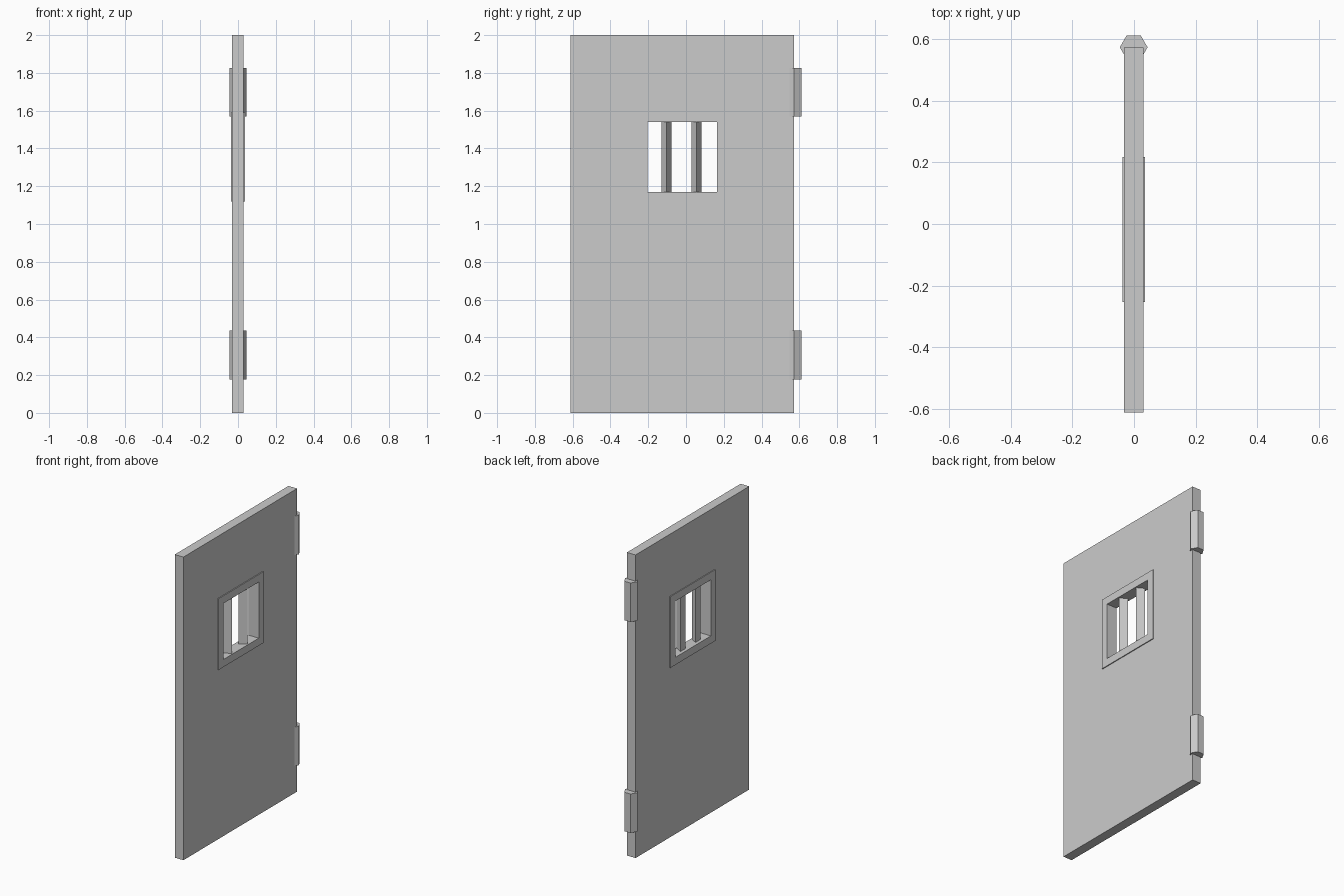
import bpy
import bmesh
import math
from mathutils import Matrix

cube = bpy.data.objects.get("Cube")
if cube:
    bpy.data.objects.remove(cube, do_unlink=True)

# Single painted-metal colour
grey = bpy.data.materials.new("light_grey")
grey.use_nodes = True
COLOUR = (0.6, 0.6, 0.6, 1.0)
grey.diffuse_color = COLOUR
grey.node_tree.nodes["Principled BSDF"].inputs["Base Color"].default_value = COLOUR


def finish(bm, name):
    bmesh.ops.recalc_face_normals(bm, faces=bm.faces)
    mesh = bpy.data.meshes.new(name)
    bm.to_mesh(mesh)
    bm.free()
    mesh.materials.append(grey)
    obj = bpy.data.objects.new(name, mesh)
    bpy.context.collection.objects.link(obj)
    return obj


def windowed_slab(name, x0, x1, outer, inner):
    """Slab facing along x with a rectangular hole; rectangles are y0, y1, z0, z1."""
    bm = bmesh.new()

    def loop(rect, x):
        y0, y1, z0, z1 = rect
        return [bm.verts.new((x, y, z)) for y, z in ((y0, z0), (y1, z0), (y1, z1), (y0, z1))]

    # Loops run around the solid section, each joined to the next
    loops = [loop(outer, x0), loop(outer, x1), loop(inner, x1), loop(inner, x0)]
    for k in range(4):
        a, b = loops[k], loops[(k + 1) % 4]
        for i in range(4):
            j = (i + 1) % 4
            bm.faces.new((a[i], a[j], b[j], b[i]))
    return finish(bm, name)


def upright_prism(name, sides, radius, x, y, z0, z1):
    """Vertical prism with one corner pointing to +x."""
    bm = bmesh.new()
    ring = []
    for i in range(sides):
        angle = math.tau * i / sides
        ring.append(bm.verts.new((x + radius * math.cos(angle), y + radius * math.sin(angle), z0)))
    base = bm.faces.new(ring)
    top = bmesh.ops.extrude_face_region(bm, geom=[base])["geom"]
    moved = [v for v in top if isinstance(v, bmesh.types.BMVert)]
    bmesh.ops.translate(bm, verts=moved, vec=(0, 0, z1 - z0))
    if not any(abs(f.normal.z) > 0.9 and f.calc_center_median().z < z0 + 0.001 for f in bm.faces):
        bm.faces.new([v for v in ring if v.is_valid])
    return finish(bm, name)


# Door leaf, with the hole edge hidden inside the window frame
windowed_slab("door_panel", -0.033, 0.03, (-0.612, 0.573, 0, 2), (-0.23, 0.19, 1.145, 1.565))

# Raised frame around the window
windowed_slab("window_frame", -0.038, 0.036, (-0.253, 0.217, 1.12, 1.59), (-0.205, 0.165, 1.17, 1.54))

# Three-sided window bars
for name, y in (("window_bar_front", -0.103), ("window_bar_back", 0.055)):
    upright_prism(name, 3, 0.0306, -0.001, y, 1.16, 1.55)

# Six-sided hinge barrels on the back edge
for name, z in (("hinge_lower", 0.178), ("hinge_upper", 1.57)):
    upright_prism(name, 6, 0.045, -0.001, 0.573, z, z + 0.257)
